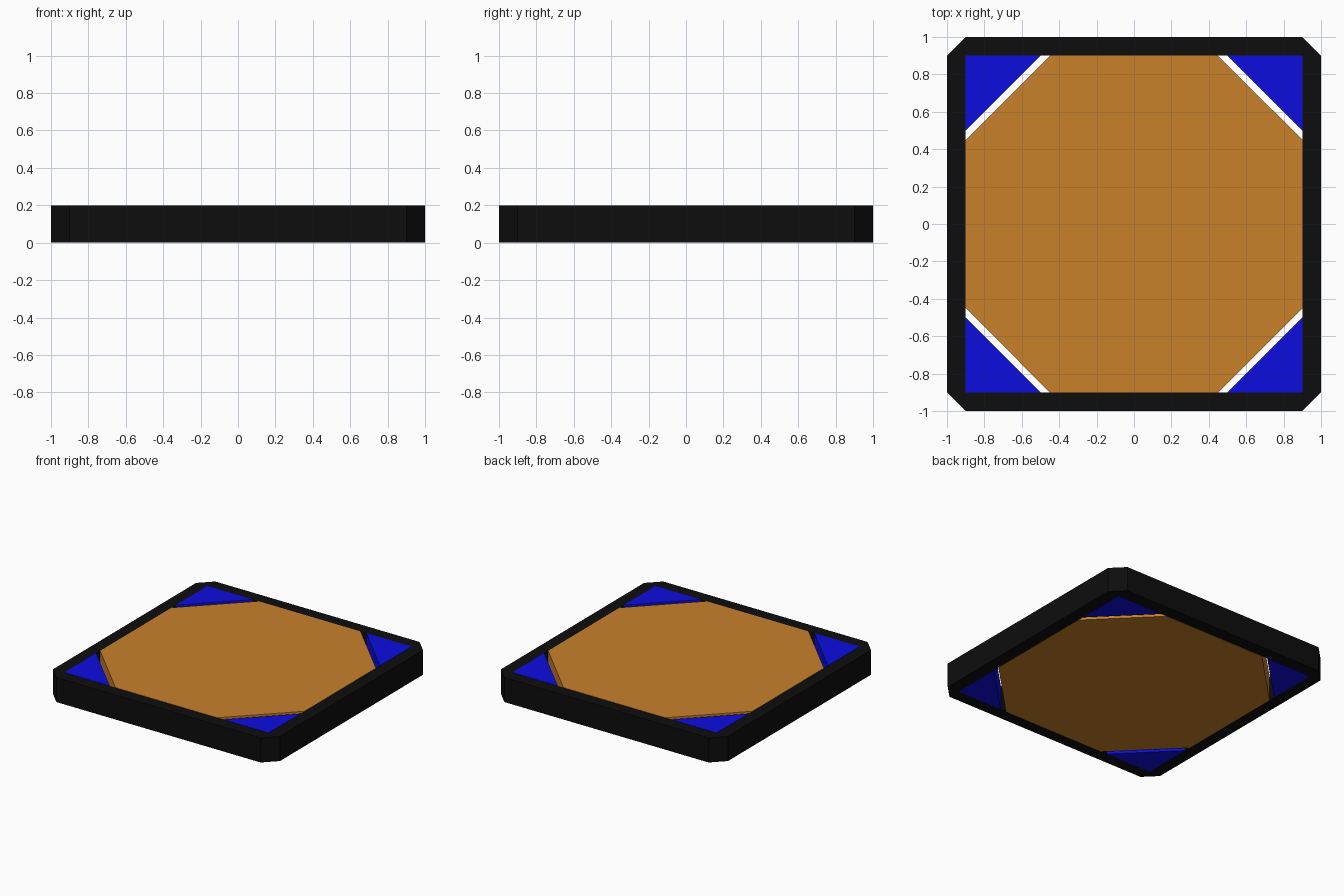
import bpy, bmesh

if "Cube" in bpy.data.objects:
    bpy.data.objects.remove(bpy.data.objects["Cube"])

H = 0.2      # overall thickness
LIP = 0.002  # panels stand this little proud of the frame


def material(name, rgb):
    m = bpy.data.materials.new(name)
    m.diffuse_color = (*rgb, 1)
    m.use_nodes = True
    m.node_tree.nodes["Principled BSDF"].inputs["Base Color"].default_value = m.diffuse_color
    return m


black = material("black", (0.004, 0.004, 0.004))
orange = material("orange", (0.58, 0.22, 0.024))
blue = material("blue", (0.004, 0.004, 0.74))


def finish(name, bm, mat):
    bmesh.ops.recalc_face_normals(bm, faces=bm.faces)
    mesh = bpy.data.meshes.new(name)
    bm.to_mesh(mesh)
    bm.free()
    mesh.materials.append(mat)
    ob = bpy.data.objects.new(name, mesh)
    bpy.context.collection.objects.link(ob)
    return ob


def slab(name, outline, z0, z1, mat):
    """Flat outline extruded upwards into a closed slab."""
    bm = bmesh.new()
    face = bm.faces.new([bm.verts.new((x, y, z0)) for x, y in outline])
    ext = bmesh.ops.extrude_face_region(bm, geom=[face], use_keep_orig=True)
    verts = [g for g in ext["geom"] if isinstance(g, bmesh.types.BMVert)]
    bmesh.ops.translate(bm, verts=verts, vec=(0, 0, z1 - z0))
    return finish(name, bm, mat)


def octagon(r, c):
    """Square of half-width r whose corners are cut back to c."""
    return [(c, -r), (r, -c), (r, c), (c, r), (-c, r), (-r, c), (-r, -c), (-c, -r)]


# Frame: chamfered square outside, plain square opening (doubled corner points)
bm = bmesh.new()
outer, corners = octagon(1, 0.9), [(0.9, -0.9), (0.9, 0.9), (-0.9, 0.9), (-0.9, -0.9)]
rings = []
for z in (LIP, H - LIP):
    rings.append(([bm.verts.new((x, y, z)) for x, y in outer],
                  [bm.verts.new((x, y, z)) for x, y in corners]))
for out, inn in rings:
    for k in range(4):
        a, b = out[2 * k], out[2 * k + 1]
        bm.faces.new((a, b, inn[k]))
        bm.faces.new((b, out[(2 * k + 2) % 8], inn[(k + 1) % 4], inn[k]))
for lo, hi in zip(*rings):
    n = len(lo)
    for i in range(n):
        j = (i + 1) % n
        bm.faces.new((lo[i], lo[j], hi[j], hi[i]))
finish("frame", bm, black)

# Main eight-sided panel
slab("centre_panel", octagon(0.9, 0.45), 0, H, orange)

# Corner triangles, separated from the panel by open slots
for sx, side in ((-1, "left"), (1, "right")):
    for sy, end in ((-1, "front"), (1, "back")):
        tri = [(sx * x, sy * y) for x, y in ((0.5, 0.9), (0.9, 0.9), (0.9, 0.5))]
        slab(f"corner_triangle_{end}_{side}", tri, 0, H, blue)
